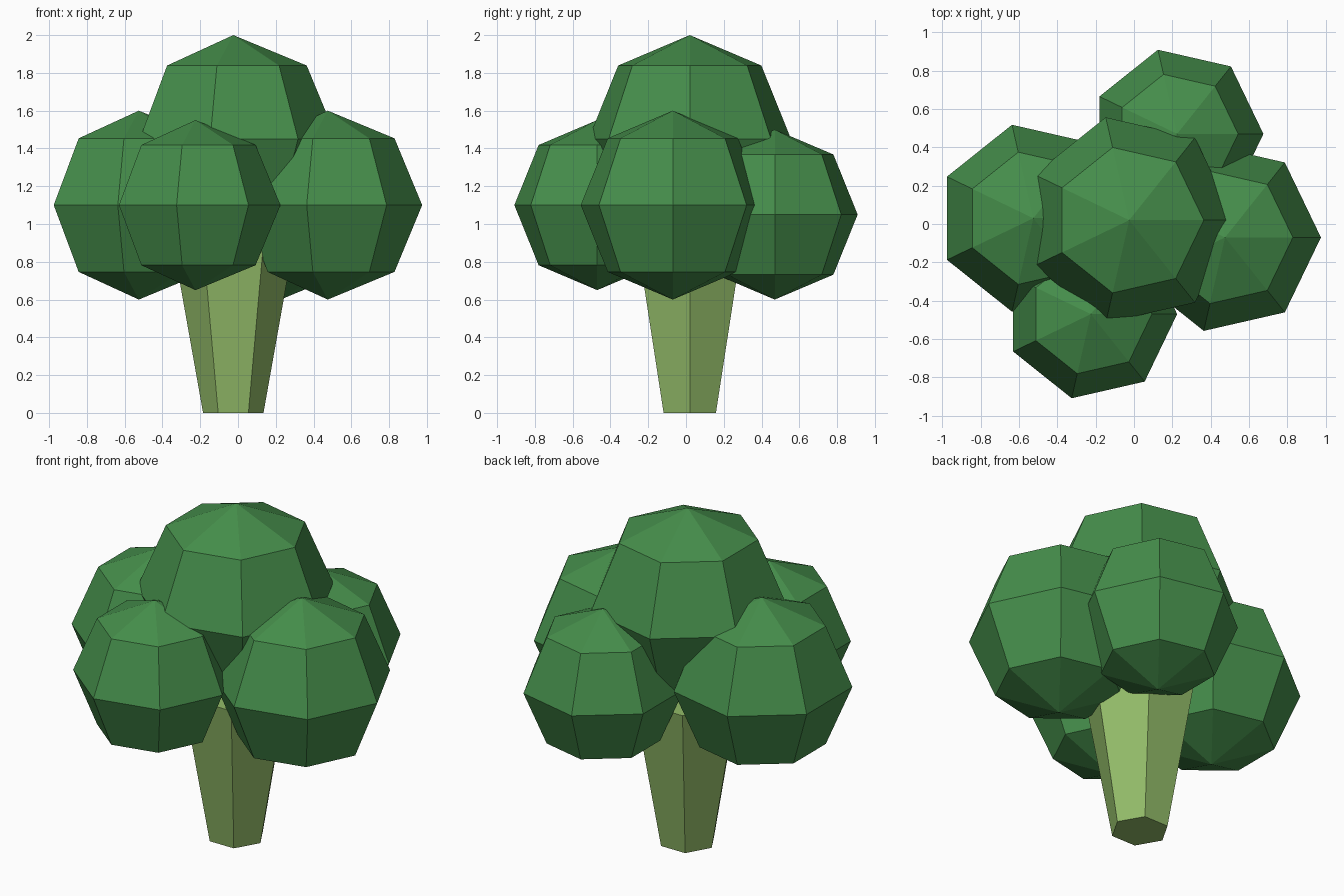
import bpy, bmesh
from math import sin, cos, pi

if "Cube" in bpy.data.objects:
    bpy.data.objects.remove(bpy.data.objects["Cube"])


def material(name, rgb):
    mat = bpy.data.materials.new(name)
    mat.diffuse_color = (*rgb, 1)
    mat.use_nodes = True
    mat.node_tree.nodes["Principled BSDF"].inputs["Base Color"].default_value = mat.diffuse_color
    return mat


def lathe(name, profile, sides, centre, mat):
    """Flat-faced solid of revolution; radius 0 in the profile makes a pole."""
    bm = bmesh.new()
    rings = []
    for r, z in profile:
        count = sides if r > 0 else 1
        rings.append([bm.verts.new((r * cos(2 * pi * i / sides),
                                    r * sin(2 * pi * i / sides), z))
                      for i in range(count)])
    for low, high in zip(rings, rings[1:]):
        for i in range(sides):
            j = (i + 1) % sides
            corners = [low[i % len(low)], low[j % len(low)],
                       high[j % len(high)], high[i % len(high)]]
            bm.faces.new(list(dict.fromkeys(corners)))
    # Cap open ends
    if len(rings[0]) > 1:
        bm.faces.new(rings[0][::-1])
    if len(rings[-1]) > 1:
        bm.faces.new(rings[-1])
    bmesh.ops.recalc_face_normals(bm, faces=bm.faces)
    mesh = bpy.data.meshes.new(name)
    bm.to_mesh(mesh)
    bm.free()
    mesh.materials.append(mat)
    obj = bpy.data.objects.new(name, mesh)
    obj.location = centre
    bpy.context.collection.objects.link(obj)
    return obj


stalk_green = material("stalk_green", (0.29, 0.50, 0.14))
floret_green = material("floret_green", (0.06, 0.27, 0.07))

# Six-sided stalk widening upwards
lathe("stalk", [(0.16, 0), (0.32, 0.9)], 6, (-0.025, 0.02, 0), stalk_green)

# Seven-sided, four-ring florets
florets = {
    "floret_top": ((-0.025, 0.02, 1.45), 0.55),
    "floret_right": ((0.475, -0.07, 1.1), 0.5),
    "floret_left": ((-0.525, 0.03, 1.1), 0.5),
    "floret_front": ((-0.225, -0.47, 1.1), 0.45),
    "floret_back": ((0.225, 0.47, 1.05), 0.45),
}
for name, (centre, r) in florets.items():
    h = r * sin(pi / 4)
    lathe(name, [(0, -r), (h, -h), (r, 0), (h, h), (0, r)], 7, centre, floret_green)
